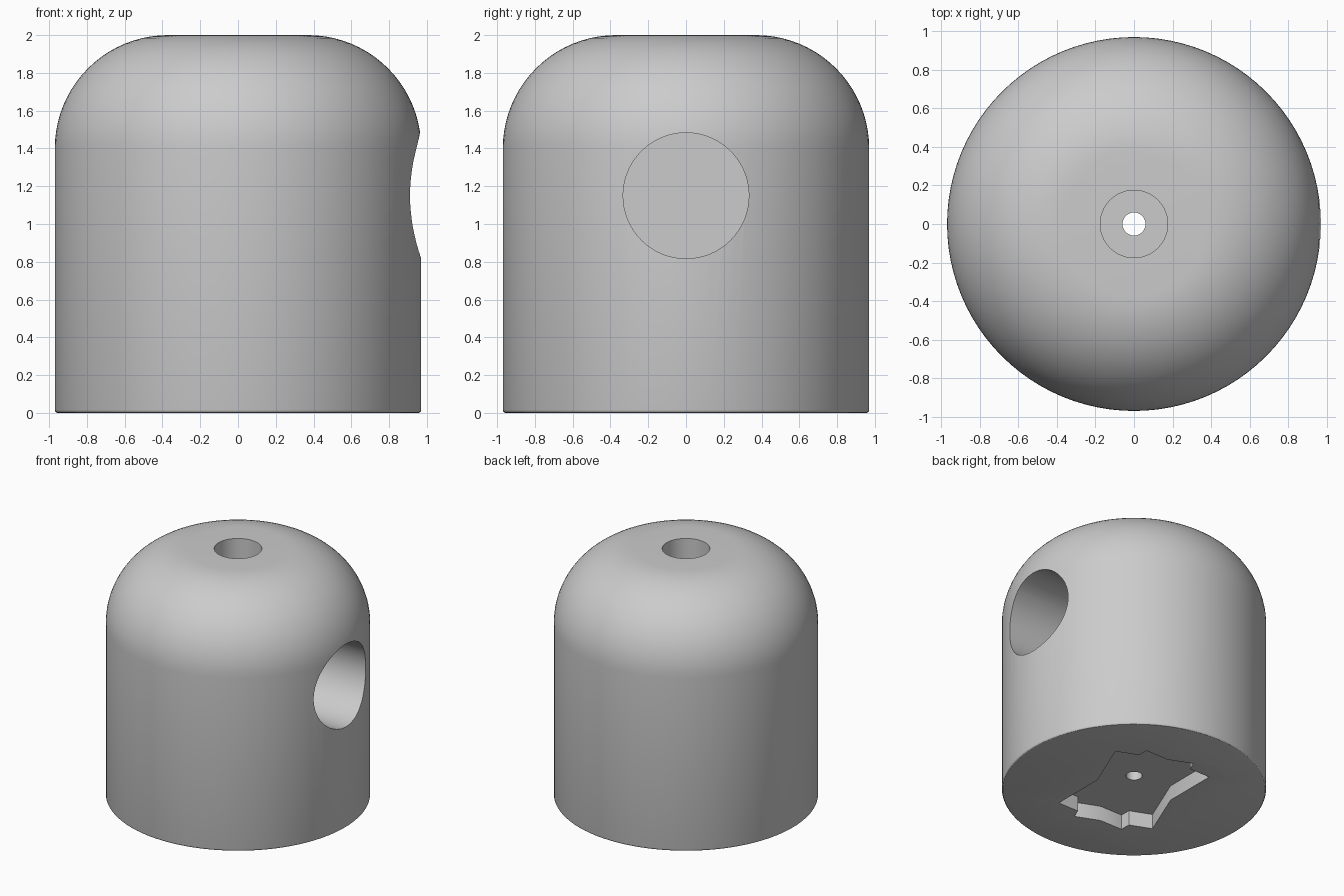
import bpy, bmesh
from math import radians, sin, cos, pi
from mathutils import Matrix

if "Cube" in bpy.data.objects:
    bpy.data.objects.remove(bpy.data.objects["Cube"], do_unlink=True)

RADIUS, HEIGHT, DOME, FOOT = 0.97, 2.0, 0.6, 0.015
HOLE_Z = 1.15

# Single grey material
grey = bpy.data.materials.new("plain grey")
grey.use_nodes = True
colour = (0.6, 0.6, 0.6, 1)
grey.diffuse_color = colour
grey.node_tree.nodes["Principled BSDF"].inputs["Base Color"].default_value = colour


def make_object(name, bm):
    bmesh.ops.recalc_face_normals(bm, faces=bm.faces)
    mesh = bpy.data.meshes.new(name)
    bm.to_mesh(mesh)
    bm.free()
    mesh.materials.append(grey)
    obj = bpy.data.objects.new(name, mesh)
    bpy.context.collection.objects.link(obj)
    return obj


def arc(cx, cz, r, start, end, steps):
    angles = [radians(start + (end - start) * i / steps) for i in range(steps + 1)]
    return [(cx + r * cos(a), cz + r * sin(a)) for a in angles]


def lathe(name, profile, sides):
    bm = bmesh.new()
    rings = [[bm.verts.new((r * cos(2 * pi * i / sides), r * sin(2 * pi * i / sides), z))
              for i in range(sides)] for r, z in profile]
    for low, high in zip(rings, rings[1:]):
        for i in range(sides):
            j = (i + 1) % sides
            bm.faces.new((low[i], low[j], high[j], high[i]))
    bm.faces.new(rings[0])
    bm.faces.new(rings[-1])
    return make_object(name, bm)


def box(name, width, depth, bottom, top, turn):
    bm = bmesh.new()
    bmesh.ops.create_cube(bm, size=1, matrix=Matrix.Rotation(radians(turn), 4, "Z")
                          @ Matrix.Translation((0, 0, (bottom + top) / 2))
                          @ Matrix.Diagonal((width, depth, top - bottom, 1)))
    return make_object(name, bm)


# Domed body with a tiny rounded foot
profile = arc(RADIUS - FOOT, FOOT, FOOT, -90, 0, 3)
profile += arc(RADIUS - DOME, HEIGHT - DOME, DOME, 0, 90, 20)
body = lathe("domed_body", profile, 96)

# Round side socket
side = lathe("side_socket_cutter", [(0.333, 0.3), (0.333, 1.3)], 64)
side.data.transform(Matrix.Translation((0, 0, HOLE_Z)) @ Matrix.Rotation(radians(90), 4, "Y"))

# Stepped screw hole, and a twist-lock recess made of two crossed rectangles
cutters = [
    side,
    lathe("screw_head_cutter", [(0.175, 0.6), (0.175, 2.2)], 48),
    box("recess_cutter", 0.6, 1.0, -0.2, 0.12, 0),
    box("turned_recess_cutter", 0.6, 1.0, -0.2, 0.12, -22.5),
    lathe("screw_shaft_cutter", [(0.06, -0.3), (0.06, 2.3)], 32),
]

bpy.ops.object.select_all(action="DESELECT")
body.select_set(True)
bpy.context.view_layer.objects.active = body
for cutter in cutters:
    cutter.hide_render = True
    cut = body.modifiers.new(cutter.name, "BOOLEAN")
    cut.operation = "DIFFERENCE"
    cut.solver = "EXACT"
    cut.object = cutter
    bpy.ops.object.modifier_apply(modifier=cut.name)
    bpy.data.objects.remove(cutter, do_unlink=True)

bpy.ops.object.shade_smooth_by_angle(angle=radians(30))
